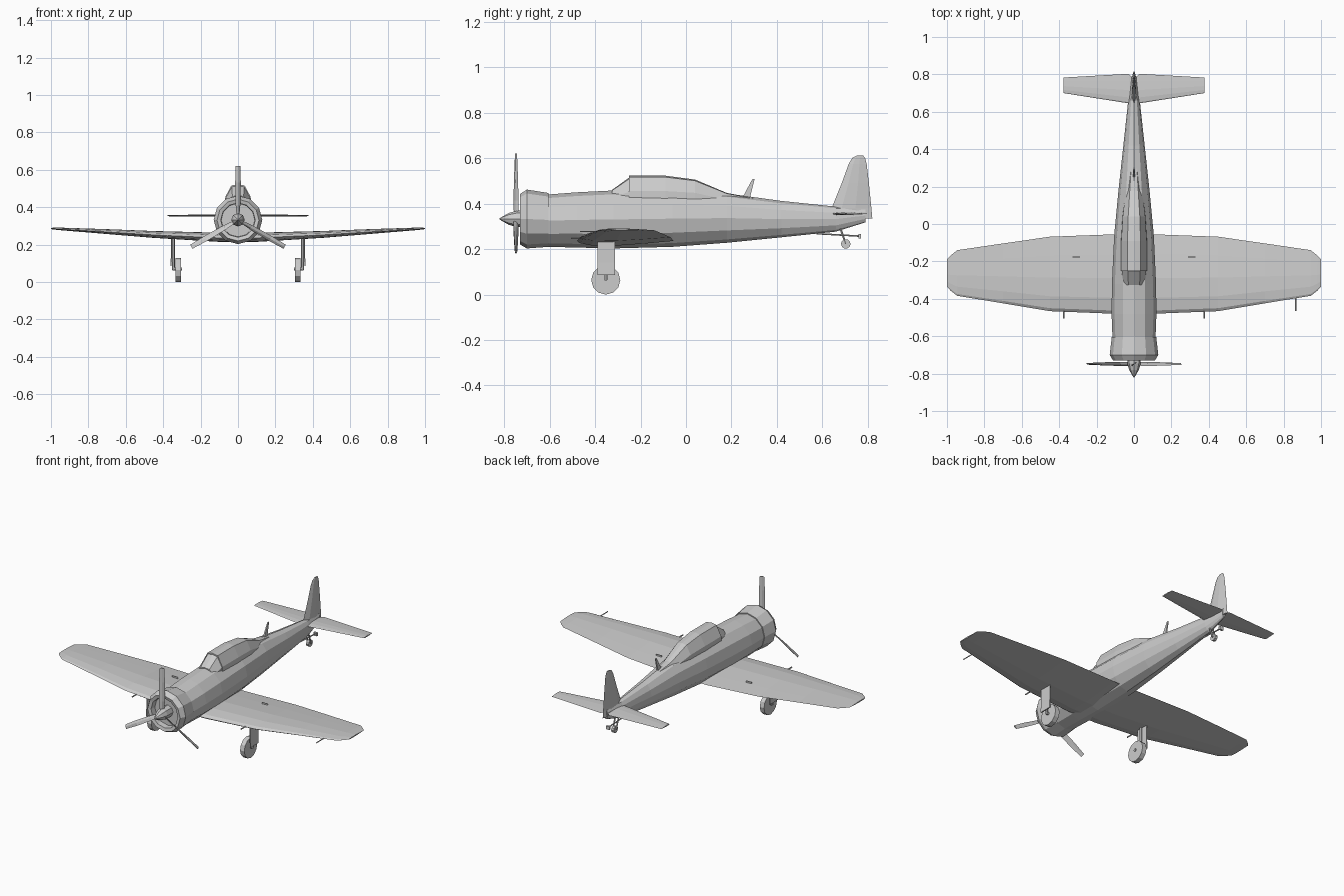
import bpy, math
from mathutils import Vector
from math import sin, cos, pi, radians


def make(name, verts, faces):
    import bmesh
    me = bpy.data.meshes.new(name)
    me.from_pydata([tuple(v) for v in verts], [], faces)
    bm = bmesh.new()
    bm.from_mesh(me)
    bmesh.ops.recalc_face_normals(bm, faces=bm.faces)
    bm.to_mesh(me)
    bm.free()
    ob = bpy.data.objects.new(name, me)
    bpy.context.collection.objects.link(ob)
    return ob


def loft(name, rings):
    n = len(rings[0])
    verts = [v for r in rings for v in r]
    faces = [(i * n + j, i * n + (j + 1) % n, (i + 1) * n + (j + 1) % n, (i + 1) * n + j)
             for i in range(len(rings) - 1) for j in range(n)]
    faces += [tuple(range(n)), tuple(range((len(rings) - 1) * n, len(rings) * n))]
    return make(name, verts, faces)


def oval(y, half, bottom, top, n=12):
    zc, h = (top + bottom) / 2, (top - bottom) / 2
    return [(half * sin(2 * pi * k / n), y, zc + h * cos(2 * pi * k / n)) for k in range(n)]


def rod(name, a, b, r, n=6, r2=None):
    a, b = Vector(a), Vector(b)
    q = (b - a).to_track_quat('Z', 'Y')
    ring = lambda p, s: [p + q @ Vector((s * cos(2 * pi * k / n), s * sin(2 * pi * k / n), 0))
                         for k in range(n)]
    return loft(name, [ring(a, r), ring(b, r if r2 is None else r2)])


def box(name, x0, x1, y0, y1, z0, z1):
    return loft(name, [[(x0, y0, z), (x1, y0, z), (x1, y1, z), (x0, y1, z)] for z in (z0, z1)])


# Fuselage
loft("fuselage", [oval(*s) for s in [
    (-0.61, 0.115, 0.21, 0.44), (-0.48, 0.12, 0.207, 0.45), (-0.32, 0.118, 0.203, 0.458),
    (-0.06, 0.106, 0.21, 0.458), (0.18, 0.083, 0.228, 0.445), (0.42, 0.057, 0.252, 0.412),
    (0.66, 0.031, 0.277, 0.387), (0.79, 0.012, 0.318, 0.378)]])

# Engine cowl with recessed front
loft("engine_cowl", [oval(*s) for s in [
    (-0.605, 0.119, 0.21, 0.447), (-0.70, 0.13, 0.203, 0.462), (-0.73, 0.112, 0.22, 0.443),
    (-0.725, 0.092, 0.24, 0.423), (-0.69, 0.09, 0.242, 0.421)]])

# Canopy and windscreen
def arch(y, w, base, top):
    h = top - base
    return [(-w, y, base), (-w * 0.97, y, base + h * 0.45), (-w * 0.5, y, base + h * 0.95),
            (0, y, top), (w * 0.5, y, base + h * 0.95), (w * 0.97, y, base + h * 0.45), (w, y, base)]


loft("canopy", [arch(*s) for s in [
    (-0.25, 0.07, 0.40, 0.523), (-0.09, 0.07, 0.40, 0.523), (0.04, 0.062, 0.40, 0.506),
    (0.18, 0.045, 0.39, 0.447), (0.30, 0.03, 0.38, 0.425)]])
loft("windscreen", [arch(*s) for s in [
    (-0.325, 0.06, 0.40, 0.461), (-0.25, 0.066, 0.40, 0.515)]])

# Wing, lofted tip to tip
FOIL = [(0, 0), (0.04, 0.5), (0.2, 0.95), (0.45, 1), (0.75, 0.5),
        (1, 0), (0.75, -0.35), (0.4, -0.75), (0.15, -0.7), (0.03, -0.35)]


def foil(x, y0, y1, z, t):
    return [(x, y0 + (y1 - y0) * u, z + t * v) for u, v in FOIL]


half = [(0.1, -0.48, -0.055, 0.236, 0.028), (0.45, -0.466, -0.068, 0.252, 0.021),
        (0.70, -0.424, -0.104, 0.268, 0.015), (0.945, -0.384, -0.14, 0.283, 0.008),
        (0.98, -0.357, -0.168, 0.285, 0.006), (1.0, -0.335, -0.19, 0.286, 0.004)]
loft("wing", [foil(-s[0], *s[1:]) for s in reversed(half)] + [foil(*s) for s in half])

# Tailplane halves
for sx in (-1, 1):
    loft("tailplane", [foil(sx * x, a, b, 0.355, t) for x, a, b, t in
                       [(0.0, 0.642, 0.77, 0.007), (0.028, 0.645, 0.803, 0.007),
                        (0.378, 0.70, 0.783, 0.004)]])

# Fin and rudder
loft("fin", [[(w * m, y0 + (y1 - y0) * u, z) for u, m in
              [(0, 0), (0.25, 1), (0.6, 0.9), (1, 0), (0.6, -0.9), (0.25, -1)]]
             for y0, y1, z, w in [
                 (0.77, 0.82, 0.335, 0.008), (0.64, 0.816, 0.378, 0.013), (0.685, 0.805, 0.49, 0.010),
                 (0.716, 0.795, 0.575, 0.006), (0.732, 0.788, 0.602, 0.004), (0.75, 0.78, 0.611, 0.003)]])

# Propeller and spinner
HUB = 0.333
loft("spinner", [oval(y, r, HUB - r, HUB + r, 8) for y, r in
                 [(-0.69, 0.036), (-0.745, 0.036), (-0.78, 0.026), (-0.82, 0.003)]])
for k in range(3):
    a = radians(120 * k)
    rings = []
    for r, w, pitch in [(0.01, 0.011, 55), (0.08, 0.017, 42), (0.2, 0.017, 28), (0.288, 0.013, 20)]:
        p = radians(pitch)
        ring = []
        for u, v in [(-w, 0), (0, 0.004), (w, 0), (0, -0.004)]:
            t, y = u * cos(p) - v * sin(p), u * sin(p) + v * cos(p)
            ring.append((t * cos(a) + r * sin(a), -0.748 + y, HUB - t * sin(a) + r * cos(a)))
        rings.append(ring)
    loft("propeller_blade", rings)

# Main landing gear and wing guns
for s in (-1, 1):
    rod("main_wheel", (s * 0.306, -0.353, 0.064), (s * 0.335, -0.353, 0.064), 0.064, 12)
    rod("gear_strut", (s * 0.346, -0.353, 0.065), (s * 0.346, -0.353, 0.245), 0.008)
    rod("wheel_axle", (s * 0.30, -0.353, 0.07), (s * 0.35, -0.353, 0.07), 0.009)
    loft("gear_door", [[(s * x0, -0.39, z), (s * x1, -0.39, z), (s * x1, -0.312, z), (s * x0, -0.312, z)]
                       for x0, x1, z in [(0.355, 0.361, 0.085), (0.353, 0.359, 0.14), (0.352, 0.358, 0.235)]])
    rod("wing_gun", (s * 0.375, -0.44, 0.248), (s * 0.375, -0.506, 0.248), 0.004)
    box("gear_indicator", s * 0.31 - 0.02, s * 0.31 + 0.02, -0.178, -0.174, 0.25, 0.268)

# Pitot tube, aerial mast
rod("pitot_tube", (0.865, -0.37, 0.278), (0.865, -0.466, 0.278), 0.003)
loft("aerial_mast", [[(-w, y0, z), (w, y0, z), (w, y1, z), (-w, y1, z)] for y0, y1, z, w in
                     [(0.245, 0.28, 0.42, 0.005), (0.292, 0.302, 0.508, 0.003)]])

# Tail wheel and arrester hook
rod("tail_wheel", (-0.009, 0.703, 0.223), (0.009, 0.703, 0.223), 0.021, 10)
for s in (-1, 1):
    rod("tail_wheel_strut", (s * 0.011, 0.68, 0.29), (s * 0.011, 0.703, 0.223), 0.005)
rod("hook_arm", (0, 0.575, 0.268), (0, 0.768, 0.257), 0.004)
box("hook_end", -0.012, 0.012, 0.758, 0.771, 0.246, 0.266)
